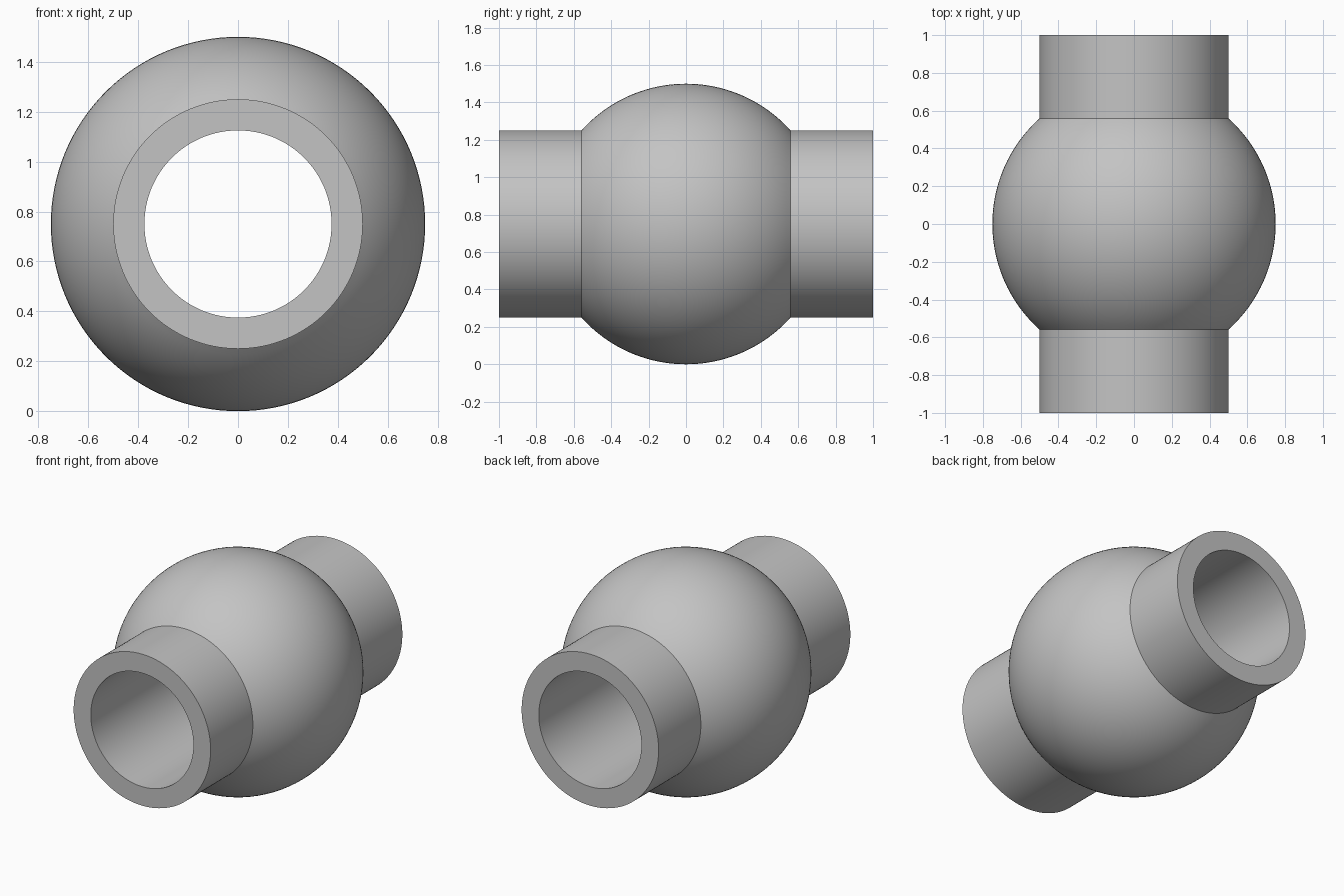
import bpy, bmesh
from math import sin, cos, asin, pi, radians
from mathutils import Vector

default_cube = bpy.data.objects.get("Cube")
if default_cube:
    bpy.data.objects.remove(default_cube, do_unlink=True)

BALL_R, TUBE_R, BORE_R = 0.75, 0.5, 0.375
HALF_LENGTH = 1.0
SEGMENTS, ARC_STEPS = 128, 40

# Plain grey finish
grey = bpy.data.materials.new("grey")
grey.use_nodes = True
grey.diffuse_color = (0.55, 0.55, 0.55, 1)
grey.node_tree.nodes["Principled BSDF"].inputs["Base Color"].default_value = grey.diffuse_color

# Cross-section as (y, radius): bore, end faces, tube necks and ball arc
join = asin(TUBE_R / BALL_R)
profile = [(HALF_LENGTH, BORE_R), (-HALF_LENGTH, BORE_R), (-HALF_LENGTH, TUBE_R)]
for i in range(ARC_STEPS + 1):
    a = join + (pi - 2 * join) * i / ARC_STEPS
    profile.append((-BALL_R * cos(a), BALL_R * sin(a)))
profile.append((HALF_LENGTH, TUBE_R))

# Revolve the closed section around the y axis
bm = bmesh.new()
verts = [bm.verts.new((0, y, BALL_R - r)) for y, r in profile]
edges = [bm.edges.new((v, verts[(i + 1) % len(verts)])) for i, v in enumerate(verts)]
bmesh.ops.spin(bm, geom=verts + edges, cent=Vector((0, 0, BALL_R)), axis=Vector((0, 1, 0)),
               angle=2 * pi, steps=SEGMENTS, use_merge=True)
bmesh.ops.remove_doubles(bm, verts=bm.verts, dist=0.0001)
bmesh.ops.recalc_face_normals(bm, faces=bm.faces)

mesh = bpy.data.meshes.new("ball_with_tube_ends")
bm.to_mesh(mesh)
bm.free()
mesh.materials.append(grey)
ball = bpy.data.objects.new("ball_with_tube_ends", mesh)
bpy.context.collection.objects.link(ball)

# Smooth surfaces with crisp rims and necks
bpy.ops.object.select_all(action="DESELECT")
ball.select_set(True)
bpy.context.view_layer.objects.active = ball
bpy.ops.object.shade_smooth_by_angle(angle=radians(30))
